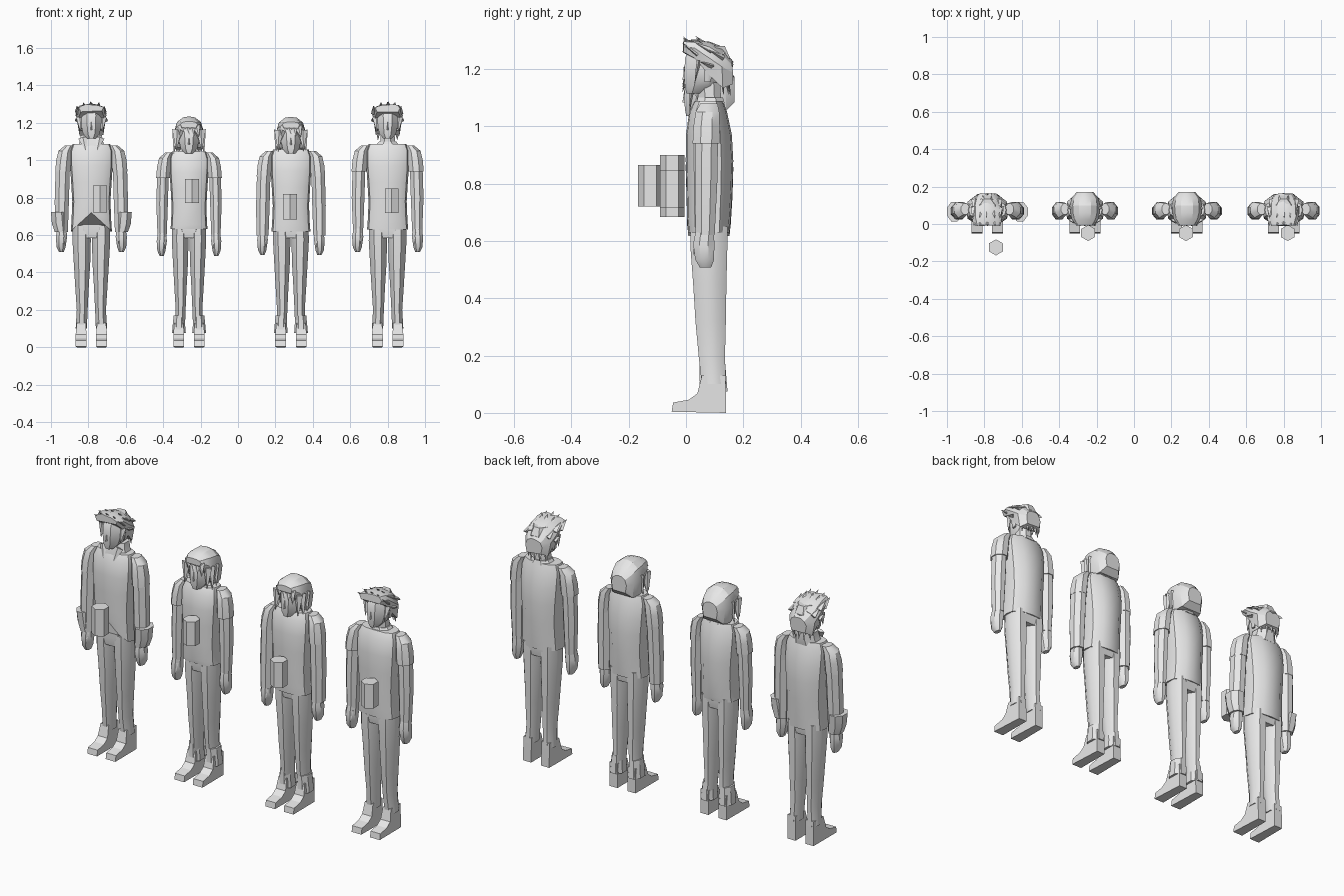
import bpy, bmesh, math, random
from mathutils import Vector

if "Cube" in bpy.data.objects:
    bpy.data.objects.remove(bpy.data.objects["Cube"])

random.seed(4)
grey = bpy.data.materials.new("plain grey")
grey.diffuse_color = (0.8, 0.8, 0.8, 1)
grey.use_nodes = True
grey.node_tree.nodes["Principled BSDF"].inputs["Base Color"].default_value = grey.diffuse_color


def finish(name, bm, angle=32):
    bmesh.ops.recalc_face_normals(bm, faces=bm.faces[:])
    me = bpy.data.meshes.new(name)
    bm.to_mesh(me)
    bm.free()
    ob = bpy.data.objects.new(name, me)
    bpy.context.collection.objects.link(ob)
    me.materials.append(grey)
    bpy.ops.object.select_all(action='DESELECT')
    ob.select_set(True)
    bpy.context.view_layer.objects.active = ob
    bpy.ops.object.shade_smooth_by_angle(angle=math.radians(angle))
    return ob


def skin(name, loops, angle=32):
    """Closed skin over matching loops of points."""
    bm = bmesh.new()
    rows = [[bm.verts.new(p) for p in loop] for loop in loops]
    n = len(rows[0])
    for a, b in zip(rows, rows[1:]):
        for i in range(n):
            j = (i + 1) % n
            bm.faces.new((a[i], a[j], b[j], b[i]))
    bm.faces.new(rows[0])
    bm.faces.new(rows[-1])
    return finish(name, bm, angle)


def octagon(n=8):
    k = 1 / math.cos(math.pi / n)
    return [(k * math.cos((i + .5) * math.tau / n), k * math.sin((i + .5) * math.tau / n))
            for i in range(n)]


# flat chest, rounded back
half = [(0, -1), (.6, -.95), (.92, -.65), (1, -.1), (.92, .5), (.5, .93), (0, 1)]
TORSO = half + [(-x, y) for x, y in half[-2:0:-1]]
LIMB = octagon()


def limb(name, rings, ox, side=1, sx=1, sz=1, shape=LIMB, angle=32):
    """Rings are (x, y, z, x radius, y radius)."""
    return skin(name, [[(ox + side * sx * (cx + px * rx), cy + py * ry, z * sz)
                        for px, py in shape] for cx, cy, z, rx, ry in rings], angle)


def spike(name, base, tip, r, flat=.5):
    """Four sided tuft from base to tip."""
    base, tip = Vector(base), Vector(tip)
    d = (tip - base).normalized()
    u = d.cross(Vector((0, 1, 0) if abs(d.y) < .8 else (0, 0, 1))).normalized()
    v = d.cross(u)
    bm = bmesh.new()
    ring = [bm.verts.new(base + u * a * r + v * b * r * flat)
            for a, b in ((1, 0), (0, 1), (-1, 0), (0, -1))]
    top = bm.verts.new(tip)
    for i in range(4):
        bm.faces.new((ring[i], ring[(i + 1) % 4], top))
    bm.faces.new(ring)
    return finish(name, bm, 10)


def hair_shell(ox, dz, slices, jitter=0):
    """Arched slices from forehead to nape: (y, bottom, top, half width)."""
    loops = []
    for y, lo, hi, w in slices:
        arch = [(-.85, 0), (-1, .5), (-.8, .82), (-.4, .97), (0, 1),
                (.4, .97), (.8, .82), (1, .5), (.85, 0)]
        loops.append([(ox + x * w, y + random.uniform(-jitter, jitter),
                       dz + lo + t * (hi - lo) + random.uniform(-jitter, jitter))
                      for x, t in arch])
    skin("hair", loops, 25)


def foot(ox, s):
    prof = [(.14, 0), (-.05, .004), (-.045, .036), (.01, .046), (.04, .068),
            (.055, .13), (.138, .13)]
    loops = []
    for x0, x1 in ((.026, .03), (.084, .078)):
        loops.append([(ox + s * (x0 if y < .05 else x1), y, z) for y, z in prof])
    skin("shoe", loops, 20)


def head(ox, dz):
    rings = [(0, .035, 1.115, .022, .034), (0, .052, 1.14, .044, .056),
             (0, .068, 1.185, .054, .074), (0, .075, 1.24, .057, .078),
             (0, .08, 1.28, .04, .055)]
    limb("head", [(a, b, z + dz, c, d) for a, b, z, c, d in rings], ox)
    limb("neck", [(0, .085, 1.02 + dz, .043, .042), (0, .08, 1.17 + dz, .036, .038)], ox)
    spike("nose", (ox, .005, 1.165 + dz), (ox, -.004, 1.215 + dz), .012, 1.5)
    for s in (-1, 1):
        limb("ear", [(.056, .075, 1.155 + dz, .006, .01),
                     (.062, .08, 1.195 + dz, .008, .018)], ox, s)


def spiky_hair(ox):
    hair_shell(ox, 0, [(-.008, 1.262, 1.298, .066), (.03, 1.235, 1.302, .078),
                       (.08, 1.18, 1.295, .08), (.125, 1.135, 1.276, .075),
                       (.162, 1.15, 1.225, .048)], .004)
    # quiff, rows running back over the crown
    for row, (y, z) in enumerate(((.02, 1.28), (.065, 1.285), (.11, 1.265))):
        for i in range(-2, 3):
            x = i * .031 + random.uniform(-.006, .006)
            spike("hair_tuft", (ox + x, y + .02, z - .012 - .004 * i * i),
                  (ox + x * 1.15, y - .032, z + .034 - .006 * i * i - .004 * row), .022)
    # sideburns and nape
    for s in (-1, 1):
        spike("sideburn", (ox + s * .06, .045, 1.23), (ox + s * .058, .03, 1.15), .022, .4)
        spike("side_tuft", (ox + s * .068, .09, 1.21), (ox + s * .083, .05, 1.225), .022)
    for i in range(-2, 3):
        spike("nape_tuft", (ox + i * .024, .142 - .004 * i * i, 1.19),
              (ox + i * .026, .155 - .006 * i * i, 1.105), .022)


def bob_hair(ox, dz, side):
    hair_shell(ox, dz, [(-.008, 1.255, 1.285, .046), (.025, 1.2, 1.302, .07),
                        (.06, 1.145, 1.312, .08), (.1, 1.13, 1.31, .082),
                        (.14, 1.135, 1.285, .071), (.17, 1.165, 1.25, .045)])
    for s in (-1, 1):
        for y, x, z in ((.012, .068, 1.125), (.04, .082, 1.112), (.075, .08, 1.125)):
            spike("side_lock", (ox + s * .064, y + .01, 1.24 + dz),
                  (ox + s * x, y, z + dz), .026, .5)
    # swept fringe
    for i in range(4):
        x = side * (-.04 + i * .026)
        spike("fringe", (ox + x, .004, 1.265 + dz),
              (ox + x + side * .016, -.012, 1.225 - .009 * i + dz), .022, .4)


def figure(ox, sx=1.0, sz=1.0, hem=.63, sleeve="short", jacket=False, cuffs=False):
    # torso garment
    rings = [(0, .08, hem, .11, .072), (0, .08, .68, .106, .076), (0, .082, .78, .102, .08),
             (0, .082, .88, .108, .083), (0, .08, .97, .114, .08),
             (0, .077, 1.05, .114, .066), (0, .08, 1.088, .1, .05)]
    loops = []
    for k, (cx, cy, z, rx, ry) in enumerate(rings):
        loop = []
        for px, py in TORSO:
            zz = z if k == 0 else z * sz
            if jacket and py < -.5 and k < 2:      # cut-away front hem
                zz += (.1 - .03 * k) * (1 - abs(px))
            loop.append((ox + sx * px * rx, cy + py * ry, zz))
        loops.append(loop)
    skin("jacket" if jacket else "shirt", loops, 35)
    # trouser seat
    limb("trouser_seat", [(0, .08, .585, .085, .058), (0, .08, .63, .098, .066),
                          (0, .08, .74, .09, .06)], ox, sx=sx)
    for s in (-1, 1):
        # trouser leg and shoe
        leg = [(.054, .097, .1, .03, .042), (.049, .09, .2, .029, .046),
               (.05, .086, .32, .036, .053), (.05, .083, .45, .044, .058),
               (.052, .08, .57, .049, .064), (.052, .08, .65, .047, .064)]
        limb("trouser_leg", leg, ox, s, sx, angle=40)
        if cuffs:
            limb("trouser_cuff", [(.054, .095, .075, .037, .05), (.054, .095, .11, .034, .047),
                                  (.052, .092, .17, .03, .045)], ox, s)
        foot(ox, s)
        # arm
        limb("shoulder_sleeve", [(.153, .07, .94, .04, .047), (.148, .072, 1.0, .04, .046),
                                 (.14, .075, 1.05, .036, .041),
                                 (.118, .08, 1.08, .022, .03)], ox, s, sx, sz)
        if sleeve == "short":
            limb("arm", [(.158, .067, .62, .027, .033), (.158, .07, .8, .034, .039),
                         (.153, .072, .96, .034, .04)], ox, s, sx, sz)
        else:
            limb("long_sleeve", [(.16, .067, .615, .034, .039), (.158, .069, .78, .038, .042),
                                 (.153, .072, .96, .038, .044)], ox, s, sx, sz)
        if jacket:
            limb("turned_cuff", [(.163, .066, .615, .032, .041), (.171, .066, .66, .04, .046),
                                 (.176, .066, .722, .04, .052)], ox, s)
        limb("hand", [(.16, .068, .508, .012, .02), (.162, .065, .535, .024, .033),
                      (.16, .062, .59, .03, .037), (.158, .066, .64, .024, .031)],
             ox, s, sx, sz)
        spike("thumb", (ox + s * sx * .15, .04, .61 * sz),
              (ox + s * sx * .145, .026, .55 * sz), .014, .8)
    if jacket:
        limb("collar", [(0, .08, 1.07, .075, .056), (0, .085, 1.1, .062, .056),
                        (0, .09, 1.135, .056, .05)], ox)
        for s in (-1, 1):
            spike("lapel", (ox + s * .045, .035, 1.12), (ox + s * .03, .01, 1.05), .026, .4)
    else:
        limb("neckline", [(0, .085, 1.08 * sz, .062, .05), (0, .085, 1.1 * sz, .046, .044)], ox)


def canister(x, y, z0, z1, r=.043):
    hexa = [(r * math.sin(i * math.tau / 6), r * math.cos(i * math.tau / 6)) for i in range(6)]
    skin("canister", [[(x + a, y + b, z) for a, b in hexa] for z in (z0, z1)], 20)


# four standing figures
figure(-.784, hem=.62, sleeve="long", jacket=True)
figure(-.262, sx=.91, sz=.963, hem=.633, cuffs=True)
figure(.283, sx=.95, sz=.972, hem=.618, sleeve="long", cuffs=True)
figure(.80)
for ox, dz in ((-.784, 0), (-.262, -.078), (.283, -.08), (.80, 0)):
    head(ox, dz)
for ox in (-.784, .80):
    spiky_hair(ox)
bob_hair(-.262, -.078, 1)
bob_hair(.283, -.08, 1)

# floating six sided canisters
for c in ((-.738, -.125, .72, .865), (-.245, -.048, .77, .9),
          (.278, -.048, .683, .82), (.822, -.048, .717, .848)):
    canister(*c)
